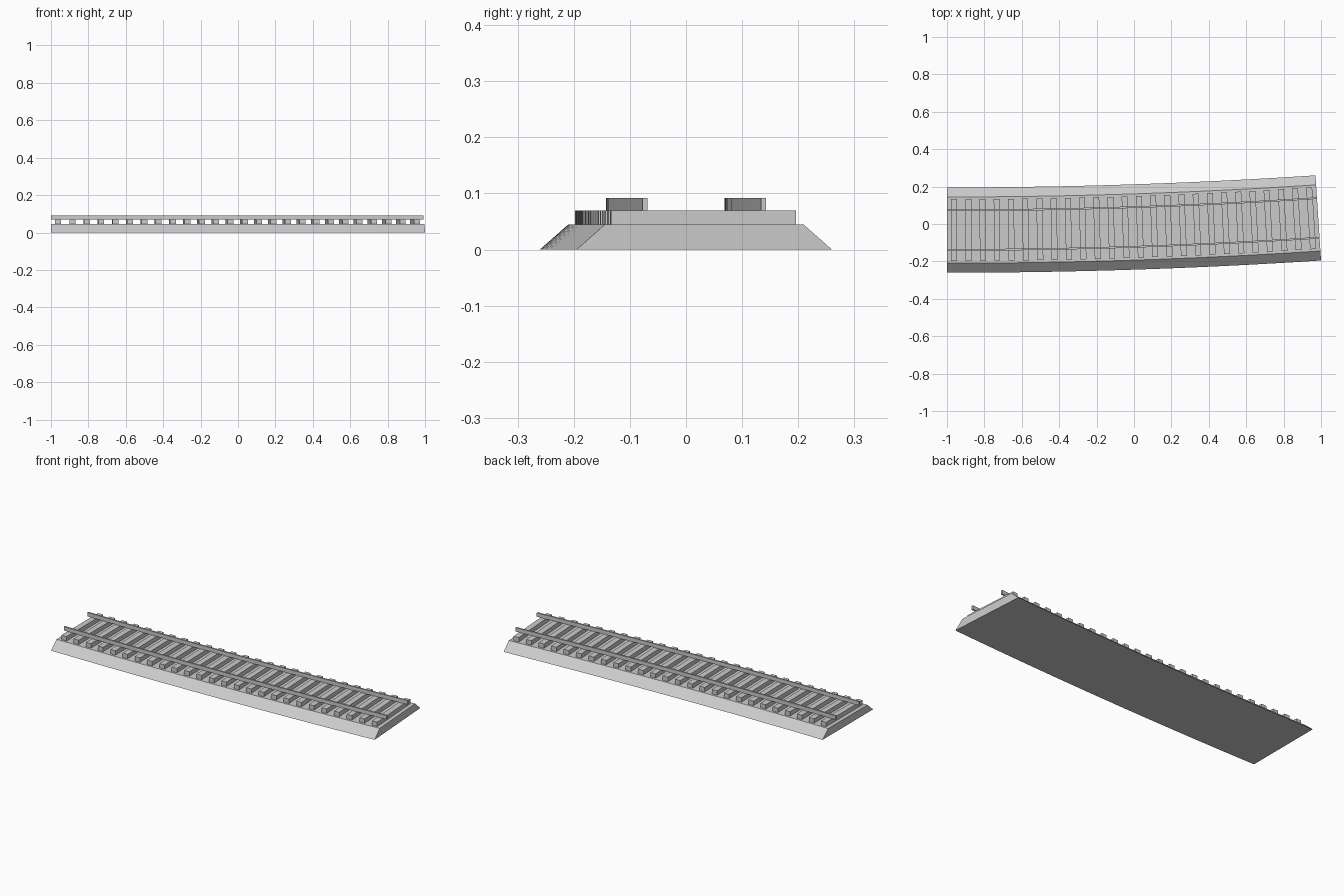
import bpy, bmesh, math
from mathutils import Matrix, Vector

if "Cube" in bpy.data.objects:
    bpy.data.objects.remove(bpy.data.objects["Cube"])

# The track follows a gentle 3.75 degree arc, starting parallel to x
ANGLE = math.radians(3.75)
HALF_BASE = 0.228
RADIUS = 2 / math.sin(ANGLE) - HALF_BASE
START = Vector((-1.0, -0.0325))
SEGMENTS = 16
SLEEPERS = 26

grey = bpy.data.materials.new("plain grey")
grey.diffuse_color = (0.6, 0.6, 0.6, 1)
grey.use_nodes = True
grey.node_tree.nodes["Principled BSDF"].inputs["Base Color"].default_value = grey.diffuse_color


def arc_point(a, offset, z):
    """Point at arc angle a, offset sideways (positive = inside, +y)."""
    r = RADIUS - offset
    return Vector((START.x + r * math.sin(a),
                   START.y + RADIUS - r * math.cos(a), z))


def finish(bm, name):
    bmesh.ops.recalc_face_normals(bm, faces=bm.faces)
    mesh = bpy.data.meshes.new(name)
    bm.to_mesh(mesh)
    bm.free()
    mesh.materials.append(grey)
    bpy.context.collection.objects.link(bpy.data.objects.new(name, mesh))


def sweep(name, profile):
    """Sweep a closed (offset, z) profile along the arc, with end caps."""
    bm = bmesh.new()
    rings = [[bm.verts.new(arc_point(ANGLE * i / SEGMENTS, o, z)) for o, z in profile]
             for i in range(SEGMENTS + 1)]
    n = len(profile)
    for a, b in zip(rings, rings[1:]):
        for k in range(n):
            m = (k + 1) % n
            bm.faces.new((a[k], a[m], b[m], b[k]))
    bm.faces.new(rings[0])
    bm.faces.new(rings[-1])
    finish(bm, name)


# Ballast bed with sloping shoulders
sweep("ballast_bed", [(-HALF_BASE, 0), (HALF_BASE, 0), (0.177, 0.045), (-0.177, 0.045)])

# Two rails
for side, name in ((-1, "outer_rail"), (1, "inner_rail")):
    c, h = side * 0.106, 0.0045
    sweep(name, [(c - h, 0.07), (c + h, 0.07), (c + h, 0.092), (c - h, 0.092)])

# Sleepers, each square to the arc
bm = bmesh.new()
for i in range(SLEEPERS):
    a = ANGLE * (i + 0.5) / SLEEPERS
    place = (Matrix.Translation(arc_point(a, 0, 0.0575))
             @ Matrix.Rotation(a, 4, 'Z')
             @ Matrix.Diagonal((0.032, 0.33, 0.025, 1)))
    bmesh.ops.create_cube(bm, size=1, matrix=place)
finish(bm, "sleepers")
